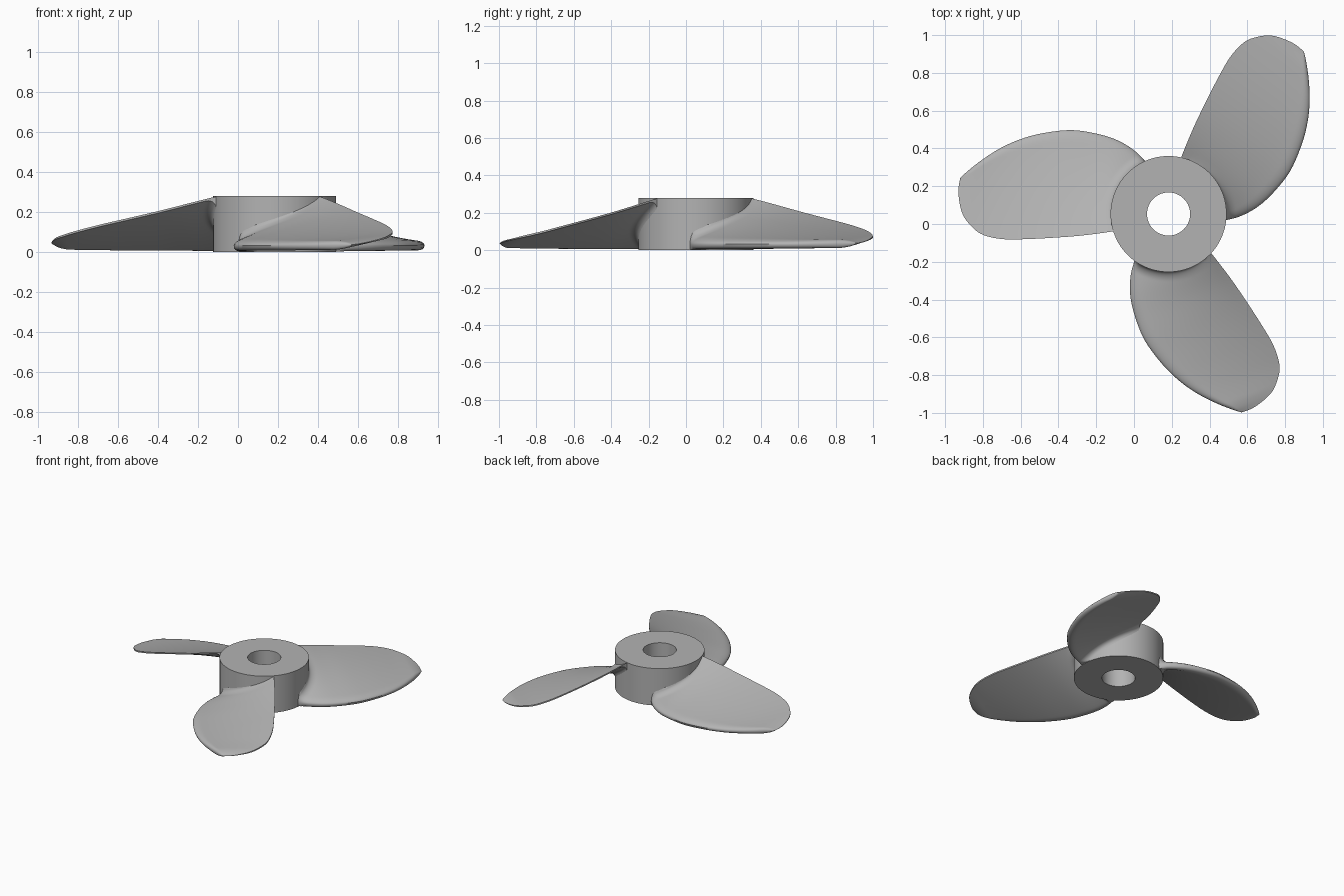
import bpy, bmesh, math
from mathutils import Vector, Matrix

cube = bpy.data.objects.get("Cube")
if cube:
    bpy.data.objects.remove(cube)

HUB_CENTRE = Vector((0.183, 0.053, 0))
HUB_R, BORE_R, HEIGHT = 0.307, 0.114, 0.28
FILLET = 0.05

grey = bpy.data.materials.new("plain_grey")
grey.use_nodes = True
colour = (0.45, 0.45, 0.45, 1)
grey.diffuse_color = colour
grey.node_tree.nodes["Principled BSDF"].inputs["Base Color"].default_value = colour


def skin(name, rings, closed, matrix):
    """Join equal rings of points into one smooth surface."""
    bm = bmesh.new()
    loops = [[bm.verts.new(p) for p in ring] for ring in rings]
    pairs = list(zip(loops, loops[1:]))
    if closed:
        pairs.append((loops[-1], loops[0]))
    for a, b in pairs:
        for i in range(len(a)):
            j = (i + 1) % len(a)
            bm.faces.new((a[i], a[j], b[j], b[i]))
    bmesh.ops.remove_doubles(bm, verts=bm.verts, dist=0.0001)
    bmesh.ops.recalc_face_normals(bm, faces=bm.faces)
    mesh = bpy.data.meshes.new(name)
    bm.to_mesh(mesh)
    bm.free()
    mesh.materials.append(grey)
    obj = bpy.data.objects.new(name, mesh)
    obj.matrix_world = matrix
    bpy.context.collection.objects.link(obj)
    bpy.ops.object.select_all(action="DESELECT")
    obj.select_set(True)
    bpy.context.view_layer.objects.active = obj
    bpy.ops.object.shade_smooth_by_angle(angle=math.radians(40))


def along(points, s):
    """Point at s (0 to 1) on the smooth curve through the points."""
    last = len(points) - 1
    i = min(int(s * last), last - 1)
    t = s * last - i
    p0, p1, p2, p3 = (Vector(points[min(max(j, 0), last)]) for j in range(i - 1, i + 3))
    return 0.5 * (2 * p1 + (p2 - p0) * t
                  + (2 * p0 - 5 * p1 + 4 * p2 - p3) * t ** 2
                  + (3 * p1 - p0 - 3 * p2 + p3) * t ** 3)


# Hub: a tube turned around its axis
section = [(BORE_R, 0), (HUB_R, 0), (HUB_R, HEIGHT), (BORE_R, HEIGHT)]
SIDES = 96
turns = [math.tau * i / SIDES for i in range(SIDES)]
skin("hub", [[(r * math.cos(a), r * math.sin(a), z) for r, z in section] for a in turns],
     True, Matrix.Translation(HUB_CENTRE))

# Blade edges as (outward, across, height), root to tip
LOW = [(.115, .27, .032), (.18, .335, .032), (.27, .39, .032), (.38, .425, .032),
       (.52, .444, .032), (.68, .425, .032), (.80, .39, .032), (.90, .343, .033),
       (.99, .285, .034), (1.06, .23, .035), (1.09, .203, .036), (1.103, .19, .037)]
HIGH = [(.24, -.085, .285), (.30, -.093, .27), (.37, -.103, .253), (.48, -.116, .225),
        (.60, -.125, .195), (.75, -.133, .16), (.88, -.133, .13), (.983, -.11, .103),
        (1.043, -.066, .085), (1.093, .005, .067), (1.113, .115, .047), (1.103, .19, .037)]


def root(t):
    """Where the blade line at chord position t enters the hub."""
    inner, outer = 0, 0.4
    for _ in range(24):
        s = (inner + outer) / 2
        p = along(LOW, s).lerp(along(HIGH, s), t)
        if math.hypot(p.x, p.y) < HUB_R - 0.006:
            inner = s
        else:
            outer = s
    return outer


def blade_point(t, start, v, side):
    """Point on the top (side 1) or underside (side -1), v running root to tip."""
    s = start + (1 - start) * v
    low, high = along(LOW, s), along(HIGH, s)
    p = low.lerp(high, t)
    rise = high.z - low.z
    p.z = low.z + rise * t ** 1.1
    nose = math.sqrt(1 - (1 - min(t / 0.1, 1)) ** 2)
    # The underside is fuller than the top
    belly = 0.02 if side > 0 else 0.024 + 0.08 * rise
    half = nose * (belly * (1 - t) + 0.005 * t) * min(1, (high - low).length / 0.3)
    # Thicken towards the hub to round the joint
    gap = min(max(math.hypot(p.x, p.y) - HUB_R, 0), FILLET)
    joint = FILLET - math.sqrt(FILLET ** 2 - (FILLET - gap) ** 2)
    half += nose * joint * (1 - t if side > 0 else 1)
    z = min(max(p.z + side * half, 0.003), HEIGHT - 0.001)
    return (-p.x, p.y, z)


N, SPANS = 24, 64
chord = [(k / N) ** 1.6 for k in range(N + 1)]
outline = [(t, root(t), 1) for t in chord] + [(t, root(t), -1) for t in reversed(chord[1:])]
rings = [[blade_point(t, start, (k / SPANS) ** 1.8, side) for t, start, side in outline]
         for k in range(SPANS + 1)]

# Three equal blades around the hub
for i in range(3):
    turn = Matrix.Rotation(i * math.tau / 3, 4, "Z")
    skin(f"blade_{i + 1}", rings, False, Matrix.Translation(HUB_CENTRE) @ turn)
